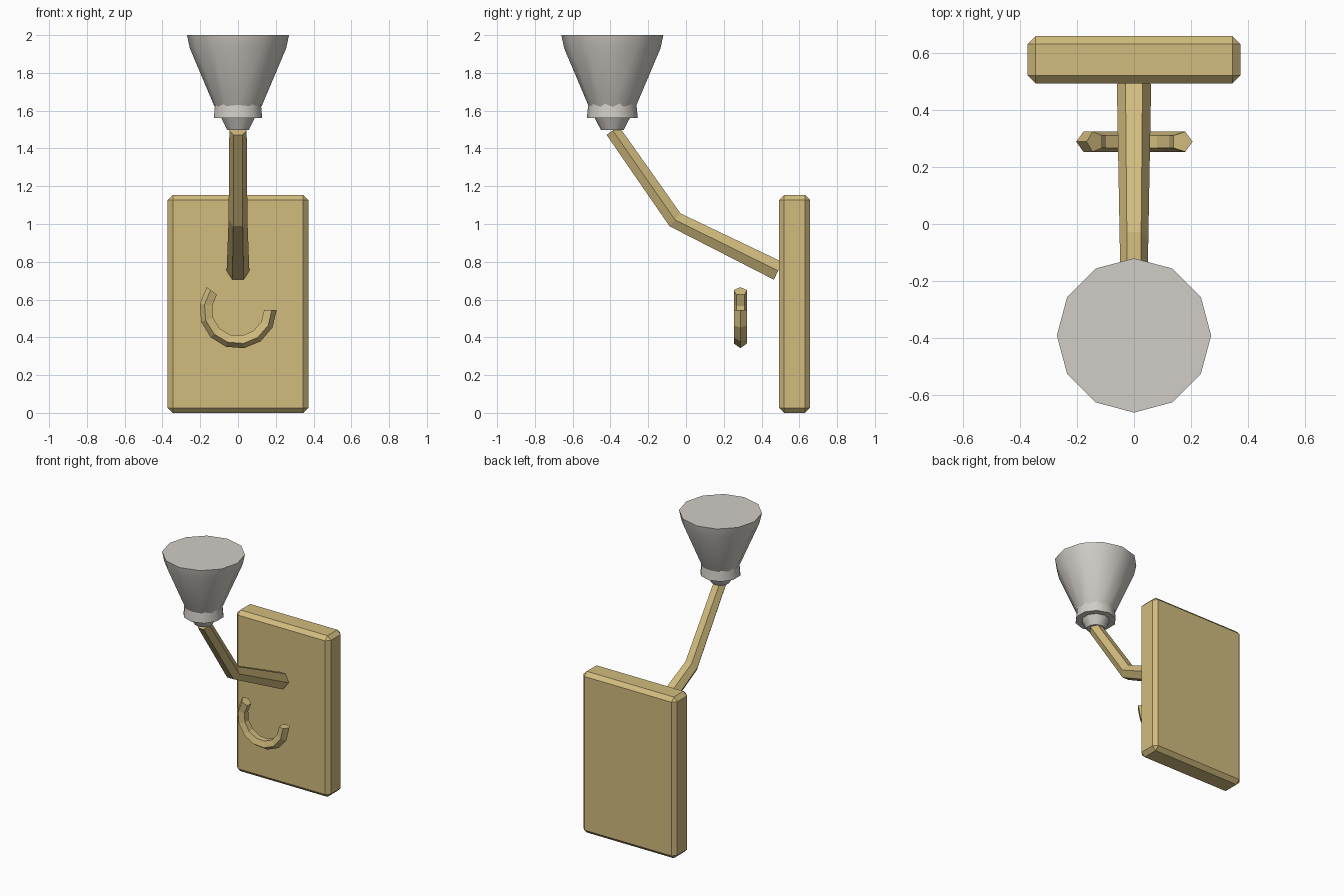
import bpy, bmesh
from math import sin, cos, pi, radians
from mathutils import Vector

cube = bpy.data.objects.get("Cube")
if cube:
    bpy.data.objects.remove(cube, do_unlink=True)


def material(name, color):
    mat = bpy.data.materials.new(name)
    mat.use_nodes = True
    mat.diffuse_color = color
    mat.node_tree.nodes["Principled BSDF"].inputs["Base Color"].default_value = color
    return mat


BRASS = material("brass", (0.64, 0.50, 0.21, 1))
SILVER = material("pale_metal", (0.64, 0.61, 0.57, 1))


def loft(name, rings, mat, smooth=None):
    """Skin a list of equal-sized point rings and cap both ends."""
    bm = bmesh.new()
    loops = [[bm.verts.new(p) for p in ring] for ring in rings]
    n = len(loops[0])
    for a, b in zip(loops, loops[1:]):
        for i in range(n):
            j = (i + 1) % n
            bm.faces.new((a[i], a[j], b[j], b[i]))
    bm.faces.new(loops[0])
    bm.faces.new(loops[-1])
    bmesh.ops.recalc_face_normals(bm, faces=bm.faces)
    mesh = bpy.data.meshes.new(name)
    bm.to_mesh(mesh)
    bm.free()
    obj = bpy.data.objects.new(name, mesh)
    bpy.context.collection.objects.link(obj)
    mesh.materials.append(mat)
    if smooth:
        bpy.ops.object.select_all(action='DESELECT')
        obj.select_set(True)
        bpy.context.view_layer.objects.active = obj
        bpy.ops.object.shade_smooth_by_angle(angle=radians(smooth))
    return obj


def lathe(name, profile, sides, mat, turn=0, smooth=None):
    """Turn (radius, z) pairs about the upright axis of the cup."""
    rings = [[(r * cos(turn + 2 * pi * i / sides), CUP_Y + r * sin(turn + 2 * pi * i / sides), z)
              for i in range(sides)] for r, z in profile]
    return loft(name, rings, mat, smooth)


CUP_Y = -0.39

# Wall plate with chamfered edges
bpy.ops.mesh.primitive_cube_add(size=1, location=(0, 0.575, 0.577))
plate = bpy.context.object
plate.name = "wall_plate"
plate.scale = (0.744, 0.165, 1.154)
bpy.ops.object.transform_apply(location=False, scale=True)
plate.data.materials.append(BRASS)
bevel = plate.modifiers.new("chamfer", 'BEVEL')
bevel.width = 0.027
bevel.segments = 1

# Bent six-sided arm: centre and radius at the plate, the knee and the cup
path = [(Vector((0, 0.488, 0.752)), 0.06),
        (Vector((0, -0.058, 1.022)), 0.05),
        (Vector((0, -0.388, 1.495)), 0.046)]
d1 = (path[1][0] - path[0][0]).normalized()
d2 = (path[2][0] - path[1][0]).normalized()
tangents = [d1, (d1 + d2).normalized(), d2]
side = Vector((1, 0, 0))
arm_rings = []
for (centre, radius), tangent in zip(path, tangents):
    up = side.cross(tangent)
    up /= max(0.1, tangent.dot(d1))      # mitre the knee
    arm_rings.append([centre + radius * (side * cos(k * pi / 3) + up * sin(k * pi / 3))
                      for k in range(6)]) if tangent is not d2 else arm_rings.append(
        [centre + radius * (side * cos(k * pi / 3) + side.cross(d2) * sin(k * pi / 3))
         for k in range(6)])
loft("arm", arm_rings, BRASS)

# Open hook: five-sided section swept around an arc
STEPS = 8
hook_rings = []
for s in range(STEPS + 1):
    a = -radians(216) * s / STEPS
    ring = []
    for k in range(5):
        t = 2 * pi * k / 5
        r = 0.168 + 0.037 * cos(t)
        ring.append((r * cos(a), 0.288 + 0.037 * sin(t), 0.545 + r * sin(a)))
    hook_rings.append(ring)
loft("hook", hook_rings, BRASS)

# Cup with its collar and foot
lathe("cup", [(0.09, 1.56), (0.128, 1.63), (0.255, 1.93), (0.27, 2.0)], 12, SILVER, smooth=35)
lathe("collar", [(0.135, 1.56), (0.126, 1.65)], 10, SILVER, turn=pi / 2, smooth=40)
lathe("foot", [(0.06, 1.497), (0.095, 1.565)], 10, SILVER, turn=pi / 2, smooth=40)
